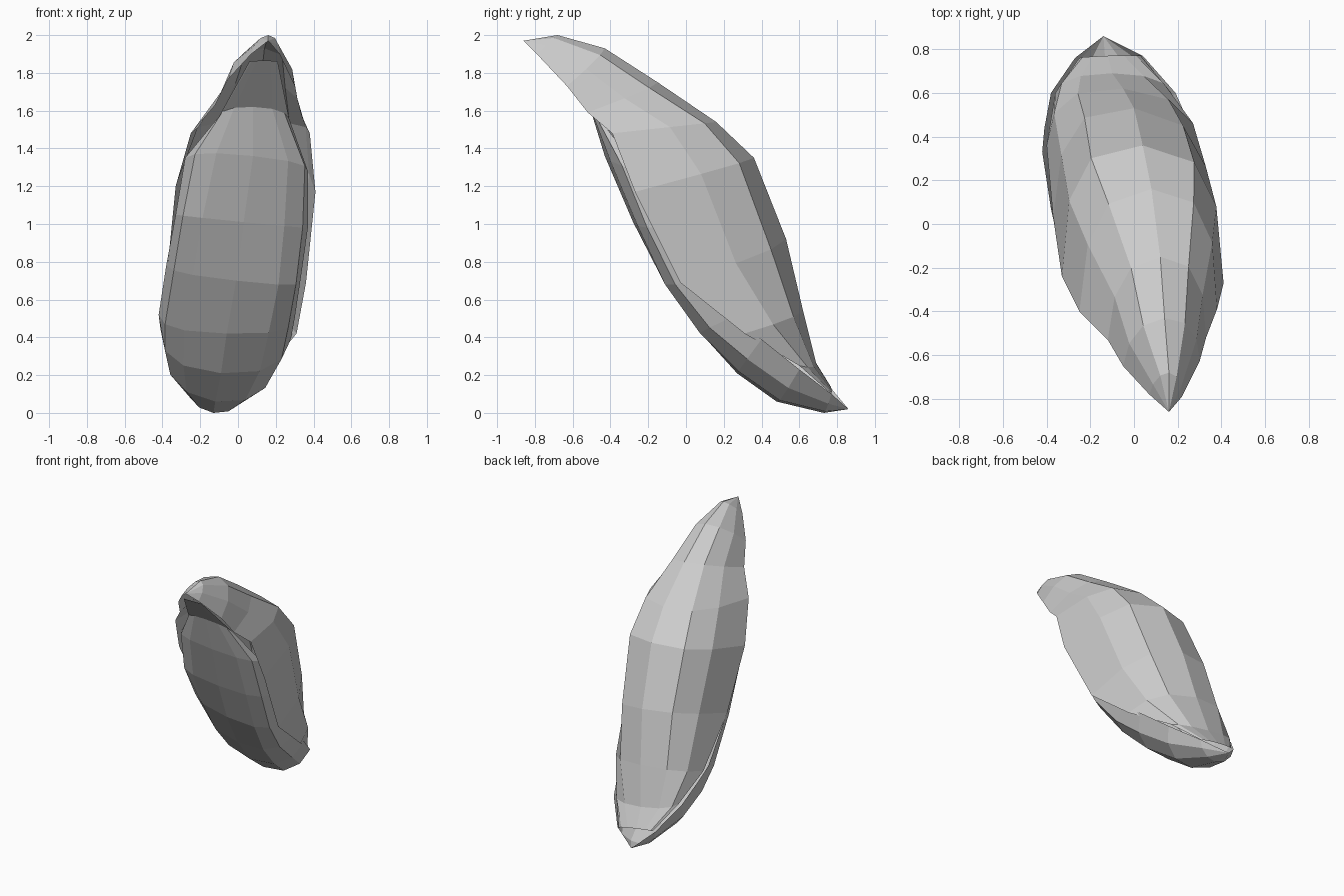
import bpy, bmesh
from math import sin, cos, pi, copysign
from mathutils import Vector


def arch(left, ridge, right, end, steps=6):
    """Half-ellipse from rim to rim: boxy mid-shell, softly pointed towards the ends."""
    p, q = 0.65 + 0.35 * end, 0.82 + 0.33 * end
    l, c, r = Vector(left), Vector(ridge), Vector(right)
    mid, half = (l + r) / 2, (r - l) / 2
    pts = []
    for k in range(steps + 1):
        t = pi * k / steps
        side = -copysign(abs(cos(t)) ** p, cos(t)) if k != steps / 2 else 0
        pts.append(mid + half * side + (c - mid) * max(0, sin(t)) ** q)
    return pts


def shell(name, stations, tip, outward):
    """Loft arches down the shell and close them at a pointed tip."""
    bm = bmesh.new()
    n = len(stations) - 1
    rows = [[bm.verts.new(v) for v in arch(*s, abs(2 * i / n - 1) ** 1.5)]
            for i, s in enumerate(stations)]
    point = bm.verts.new(tip)
    for a, b in zip(rows, rows[1:]):
        for k in range(len(a) - 1):
            bm.faces.new((a[k], a[k + 1], b[k + 1], b[k]))
    for k in range(len(rows[-1]) - 1):
        bm.faces.new((rows[-1][k], rows[-1][k + 1], point))
    bmesh.ops.recalc_face_normals(bm, faces=bm.faces)
    total = sum((f.normal * f.calc_area() for f in bm.faces), Vector())
    if total.dot(Vector(outward)) < 0:
        bmesh.ops.reverse_faces(bm, faces=bm.faces)
    mesh = bpy.data.meshes.new(name)
    bm.to_mesh(mesh)
    bm.free()
    obj = bpy.data.objects.new(name, mesh)
    bpy.context.collection.objects.link(obj)
    return obj


# Front half: (left rim, ridge, right rim); starts tucked under the overhanging lip
front = [
    ((0.06, -0.74, 1.86), (0.14, -0.75, 1.865), (0.21, -0.74, 1.86)),
    ((-0.10, -0.45, 1.57), (0.08, -0.51, 1.62), (0.27, -0.46, 1.56)),
    ((-0.28, -0.28, 1.35), (0.08, -0.43, 1.36), (0.37, -0.25, 1.28)),
    ((-0.33, -0.16, 1.05), (0.03, -0.28, 1.01), (0.37, -0.13, 0.98)),
    ((-0.38, 0.07, 0.78), (-0.01, -0.12, 0.70), (0.33, 0.04, 0.70)),
    ((-0.42, 0.33, 0.52), (-0.06, 0.08, 0.42), (0.30, 0.23, 0.50)),
    ((-0.41, 0.44, 0.44), (-0.09, 0.27, 0.21), (0.28, 0.40, 0.39)),
    ((-0.38, 0.60, 0.31), (-0.12, 0.48, 0.06), (0.19, 0.60, 0.23)),
    ((-0.27, 0.76, 0.14), (-0.13, 0.73, 0.00), (0.04, 0.77, 0.10)),
]
shell("front_shell", front, (-0.14, 0.86, 0.02), (0, -1, -0.6))

# Back half: starts tucked inside the bottom lip, ends at the overhanging top tip
back = [
    ((-0.25, 0.76, 0.14), (-0.12, 0.77, 0.13), (0.03, 0.77, 0.10)),
    ((-0.36, 0.60, 0.32), (-0.10, 0.69, 0.26), (0.17, 0.60, 0.25)),
    ((-0.40, 0.36, 0.49), (-0.05, 0.62, 0.54), (0.31, 0.31, 0.42)),
    ((-0.37, 0.03, 0.80), (0.00, 0.53, 0.92), (0.36, -0.03, 0.69)),
    ((-0.33, -0.24, 1.20), (0.04, 0.36, 1.35), (0.41, -0.27, 1.17)),
    ((-0.25, -0.40, 1.48), (0.08, 0.16, 1.54), (0.38, -0.39, 1.48)),
    ((-0.12, -0.53, 1.63), (0.12, -0.15, 1.75), (0.33, -0.52, 1.59)),
    ((-0.05, -0.65, 1.77), (0.14, -0.43, 1.93), (0.30, -0.63, 1.73)),
    ((0.07, -0.78, 1.90), (0.16, -0.68, 2.00), (0.22, -0.79, 1.90)),
]
shell("back_shell", back, (0.16, -0.86, 1.97), (0, 1, 0.6))
